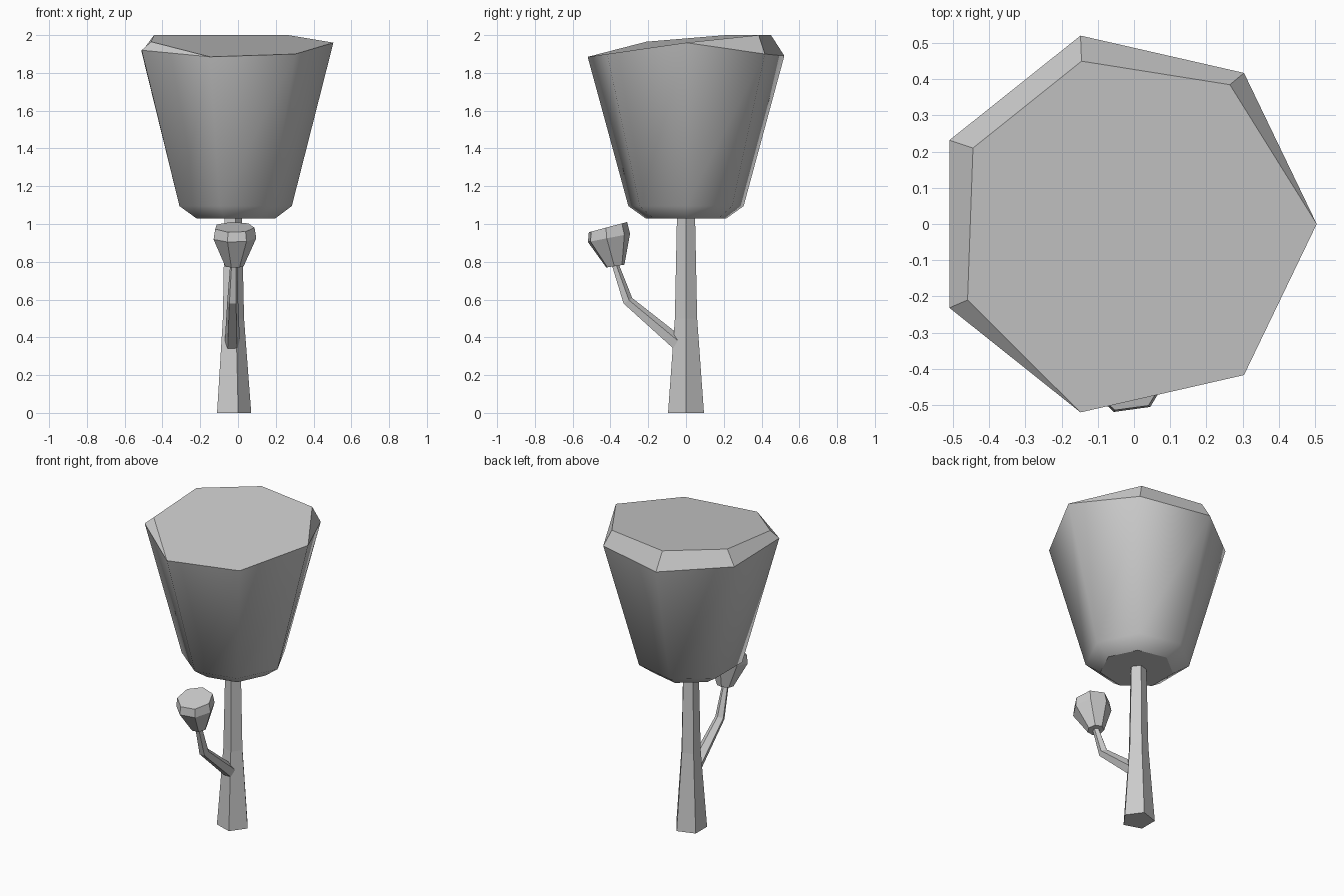
import bpy, bmesh
from math import cos, sin, radians, tau
from mathutils import Vector, Matrix

cube = bpy.data.objects.get("Cube")
if cube:
    bpy.data.objects.remove(cube)

# One grey material for the whole tree
grey = bpy.data.materials.new("plain grey")
grey.use_nodes = True
grey.diffuse_color = (0.6, 0.6, 0.6, 1)
grey.node_tree.nodes["Principled BSDF"].inputs["Base Color"].default_value = (0.6, 0.6, 0.6, 1)


def ring(center, radius, sides, phase=0, tilt=0):
    """Regular polygon, leaning towards the front by tilt degrees."""
    lean = Matrix.Rotation(radians(tilt), 3, 'X')
    angles = [radians(phase) + tau * i / sides for i in range(sides)]
    return [Vector(center) + lean @ Vector((radius * cos(a), radius * sin(a), 0)) for a in angles]


def loft(name, rings, smooth_bands=0):
    """Skin a stack of rings and cap both ends; the first bands may be smooth."""
    bm = bmesh.new()
    loops = [[bm.verts.new(p) for p in r] for r in rings]
    bm.faces.new(loops[0][::-1])
    bm.faces.new(loops[-1])
    for band, (low, high) in enumerate(zip(loops, loops[1:])):
        for i in range(len(low)):
            j = (i + 1) % len(low)
            face = bm.faces.new((low[i], low[j], high[j], high[i]))
            face.smooth = band < smooth_bands
    bmesh.ops.remove_doubles(bm, verts=bm.verts, dist=0.0005)
    for edge in bm.edges:
        edge.smooth = all(f.smooth for f in edge.link_faces)
    bmesh.ops.recalc_face_normals(bm, faces=bm.faces)
    mesh = bpy.data.meshes.new(name)
    bm.to_mesh(mesh)
    bm.free()
    mesh.materials.append(grey)
    obj = bpy.data.objects.new(name, mesh)
    bpy.context.collection.objects.link(obj)
    return obj


# Tapered five-sided trunk
loft("trunk", [ring((-0.03, 0, z), r, 5) for z, r in ((0, 0.1), (0.5, 0.062), (1.06, 0.05))])

# Bent side branch, rising towards the front
path = [((-0.03, -0.045, 0.367), 0.042, 50), ((-0.028, -0.31, 0.592), 0.03, 32),
        ((-0.022, -0.378, 0.79), 0.02, 14)]
loft("branch", [ring(c, r, 5, 90, t) for c, r, t in path])

# Small leaf crown on the branch
small = [((-0.02, -0.375, 0.777), 0.05, 9), ((-0.02, -0.41, 0.926), 0.117, 11),
         ((-0.02, -0.415, 0.983), 0.108, 15)]
loft("small_crown", [ring(c, r, 7, 98, t) for c, r, t in small])

# Large leaf crown with an uneven rim and a slanted top
rim = ring((-0.029, 0, 0), 0.534, 7)
for point, z in zip(rim, (1.96, 1.9, 1.89, 1.91, 1.92, 1.885, 1.9)):
    point.z = z
top = [p.copy() for p in rim]
for i, inset in {1: (0.265, 0.385, 2.0), 2: (-0.145, 0.45, 2.0),
                 3: (-0.445, 0.21, 2.0), 4: (-0.46, -0.21, 1.965)}.items():
    top[i] = Vector(inset)
loft("large_crown", [ring((-0.022, 0, 1.03), 0.22, 7), ring((-0.028, 0, 1.095), 0.313, 7),
                     rim, top], smooth_bands=2)
